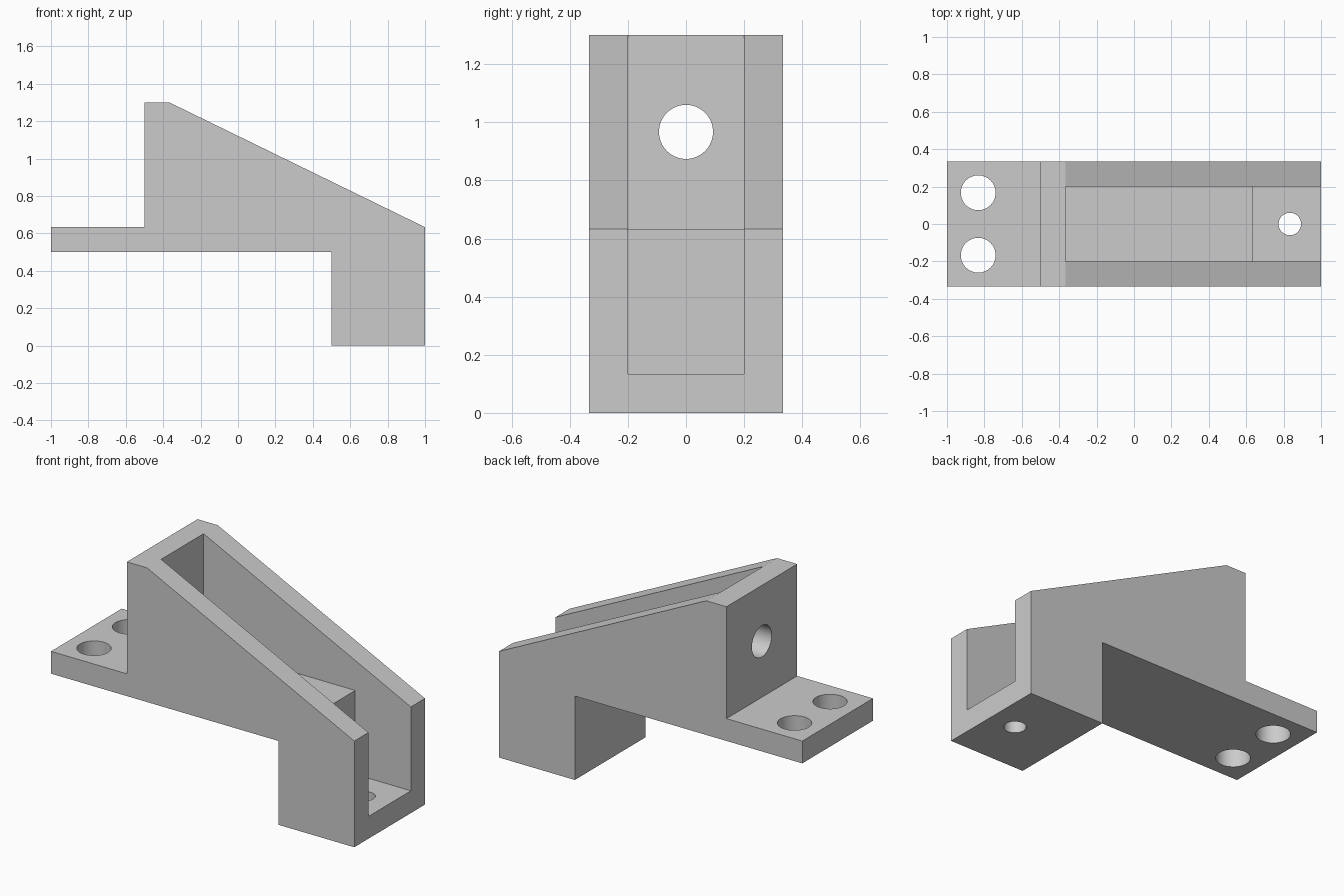
import bpy, bmesh, math
from mathutils import Matrix, Vector

default = bpy.data.objects.get("Cube")
if default:
    bpy.data.objects.remove(default, do_unlink=True)

grey = bpy.data.materials.new("light grey")
grey.use_nodes = True
colour = (0.6, 0.6, 0.6, 1)
grey.diffuse_color = colour
grey.node_tree.nodes["Principled BSDF"].inputs["Base Color"].default_value = colour


def finish(name, bm):
    """Turn a bmesh into a linked grey object."""
    bmesh.ops.recalc_face_normals(bm, faces=bm.faces[:])
    mesh = bpy.data.meshes.new(name)
    bm.to_mesh(mesh)
    bm.free()
    mesh.materials.append(grey)
    obj = bpy.data.objects.new(name, mesh)
    bpy.context.collection.objects.link(obj)
    return obj


def extrude_profile(name, points, half_width):
    """Extrude an x-z outline symmetrically along y."""
    bm = bmesh.new()
    face = bm.faces.new([bm.verts.new((x, -half_width, z)) for x, z in points])
    new = bmesh.ops.extrude_face_region(bm, geom=[face])["geom"]
    moved = [v for v in new if isinstance(v, bmesh.types.BMVert)]
    bmesh.ops.translate(bm, verts=moved, vec=(0, 2 * half_width, 0))
    return finish(name, bm)


def drill(name, centre, radius, depth, rotation=Matrix()):
    bm = bmesh.new()
    bmesh.ops.create_cone(bm, cap_ends=True, segments=64, radius1=radius, radius2=radius,
                          depth=depth, matrix=Matrix.Translation(Vector(centre)) @ rotation)
    return finish(name, bm)


# Body: mounting flange, sloped housing and foot in one outline
top, plate_top, plate_bottom = 1.3, 0.633, 0.5
wall_x = -0.367
bracket = extrude_profile("bracket_body", [
    (-1, plate_bottom), (0.5, plate_bottom), (0.5, 0), (1, 0), (1, plate_top),
    (wall_x, top), (-0.5, top), (-0.5, plate_top), (-1, plate_top)], 0.333)

# Stepped channel open to the top and the end
cutters = [extrude_profile("channel_cutter", [
    (wall_x, plate_top), (0.633, plate_top), (0.633, 0.133), (1.2, 0.133),
    (1.2, 1.5), (wall_x, 1.5)], 0.2)]

# Flange holes, foot hole and hole through the upright wall
for side in (-1, 1):
    cutters.append(drill("flange_hole_cutter", (-0.833, side * 0.167, 0.567), 0.093, 0.4))
cutters.append(drill("foot_hole_cutter", (0.833, 0, 0.067), 0.06, 0.4))
cutters.append(drill("wall_hole_cutter", (-0.433, 0, 0.967), 0.093, 0.4,
                     Matrix.Rotation(math.pi / 2, 4, "Y")))

for cutter in cutters:
    cutter.hide_render = True
    cut = bracket.modifiers.new(cutter.name, "BOOLEAN")
    cut.operation = "DIFFERENCE"
    cut.solver = "EXACT"
    cut.object = cutter

# Bake the cuts and discard the cutters
bpy.context.view_layer.update()
graph = bpy.context.evaluated_depsgraph_get()
baked = bpy.data.meshes.new_from_object(bracket.evaluated_get(graph))
bracket.modifiers.clear()
bracket.data = baked
for cutter in cutters:
    bpy.data.objects.remove(cutter, do_unlink=True)

# Smooth hole walls, crisp body edges
bpy.ops.object.select_all(action="DESELECT")
bracket.select_set(True)
bpy.context.view_layer.objects.active = bracket
bpy.ops.object.shade_smooth_by_angle(angle=math.radians(20))
